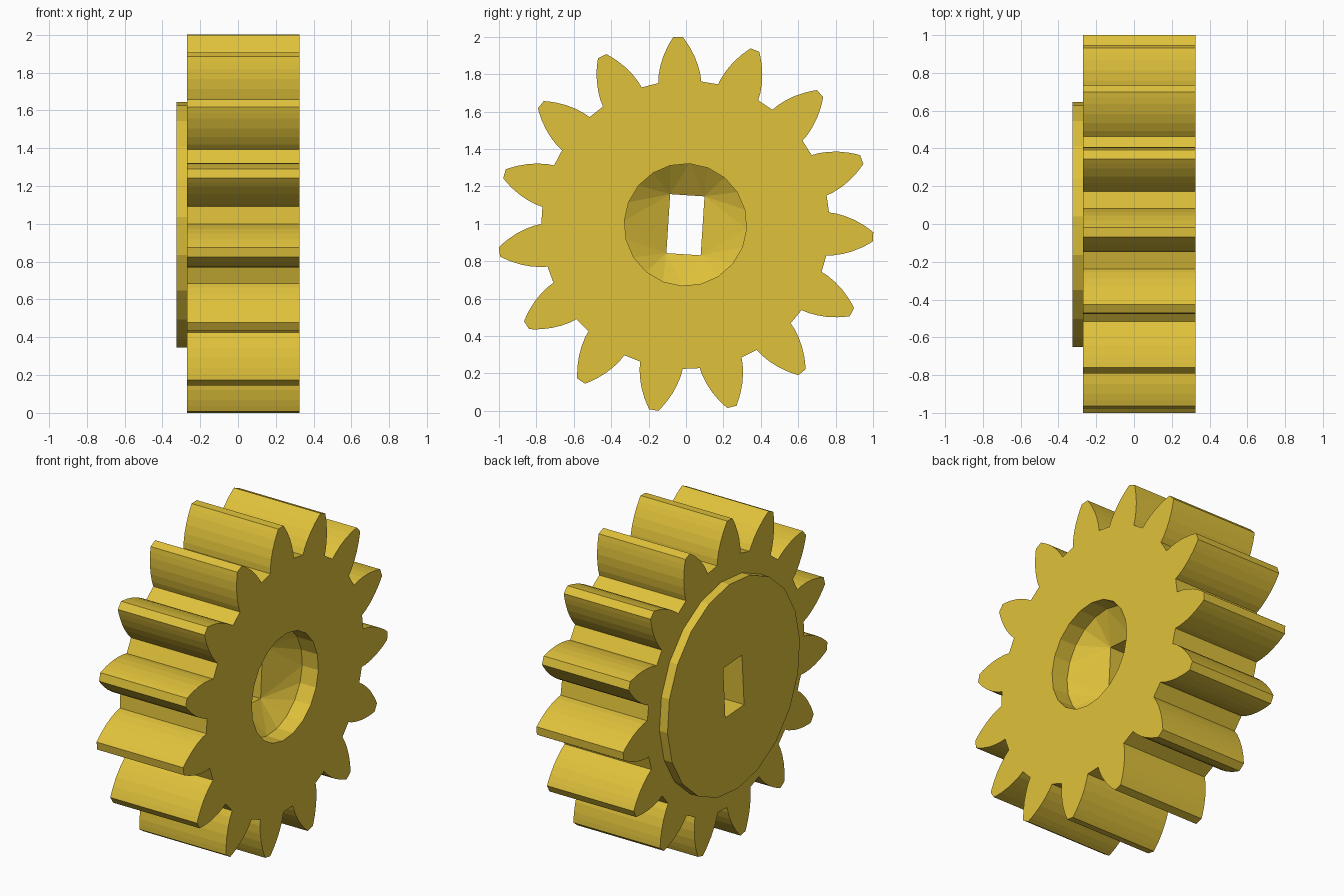
import bpy, bmesh
from math import cos, sin, radians, tau
from mathutils import Matrix

if "Cube" in bpy.data.objects:
    bpy.data.objects.remove(bpy.data.objects["Cube"], do_unlink=True)

TURN = radians(-3.7)      # whole gear is turned slightly on its axle
CENTRE_Y, CENTRE_Z = -0.003, 0.995
TEETH, SIDES = 15, 20
FACE, BACK, RIM = 0.325, -0.27, -0.325

yellow = bpy.data.materials.new("gear yellow")
yellow.use_nodes = True
colour = (0.74, 0.535, 0.043, 1)
yellow.diffuse_color = colour
yellow.node_tree.nodes["Principled BSDF"].inputs["Base Color"].default_value = colour


def finish(bm, name):
    """Turn the shape about the axle, place it and make an object."""
    bm.transform(Matrix.Translation((0, CENTRE_Y, CENTRE_Z)) @ Matrix.Rotation(TURN, 4, "X"))
    bmesh.ops.recalc_face_normals(bm, faces=bm.faces)
    mesh = bpy.data.meshes.new(name)
    bm.to_mesh(mesh)
    bm.free()
    mesh.materials.append(yellow)
    obj = bpy.data.objects.new(name, mesh)
    bpy.context.collection.objects.link(obj)
    return obj


def prism(name, outline, x0, x1):
    bm = bmesh.new()
    face = bm.faces.new([bm.verts.new((x0, y, z)) for y, z in outline])
    new = bmesh.ops.extrude_face_region(bm, geom=[face], use_keep_orig=True)["geom"]
    moved = [v for v in new if isinstance(v, bmesh.types.BMVert)]
    bmesh.ops.translate(bm, verts=moved, vec=(x1 - x0, 0, 0))
    return finish(bm, name)


def ring(radius):
    return [(radius * cos(tau * i / SIDES), radius * sin(tau * i / SIDES)) for i in range(SIDES)]


def combine(target, tool, operation):
    mod = target.modifiers.new(tool.name, "BOOLEAN")
    mod.operation, mod.object, mod.solver = operation, tool, "EXACT"
    bpy.context.view_layer.objects.active = target
    bpy.ops.object.modifier_apply(modifier=mod.name)
    bpy.data.objects.remove(tool, do_unlink=True)


# Tooth flank as (distance from axle, half width), mirrored and repeated
flank = [(0.762, 0.115), (0.80, 0.112), (0.85, 0.101), (0.90, 0.084),
         (0.95, 0.060), (0.98, 0.042), (1.005, 0.025)]
tooth = [(r, -w) for r, w in flank] + [(r, w) for r, w in reversed(flank)]
outline = []
for i in range(TEETH):
    a = tau * i / TEETH
    outline += [(r * cos(a) - w * sin(a), r * sin(a) + w * cos(a)) for r, w in tooth]
gear = prism("toothed_gear", outline, BACK, FACE)

# Raised disc on the back
combine(gear, prism("back_disc", ring(0.65), RIM, BACK + 0.05), "UNION")

# Recess: short round well tapering to the rectangular slot
slot = [(-0.092, -0.158), (0.092, -0.158), (0.092, 0.158), (-0.092, 0.158)]
bm = bmesh.new()
for x, points in ((FACE + 0.1, ring(0.327)), (0.215, ring(0.327)), (0.1, slot)):
    for y, z in points:
        bm.verts.new((x, y, z))
bmesh.ops.convex_hull(bm, input=bm.verts)
combine(gear, finish(bm, "recess_cutter"), "DIFFERENCE")

# Rectangular axle slot right through
combine(gear, prism("slot_cutter", slot, RIM - 0.1, 0.101), "DIFFERENCE")
